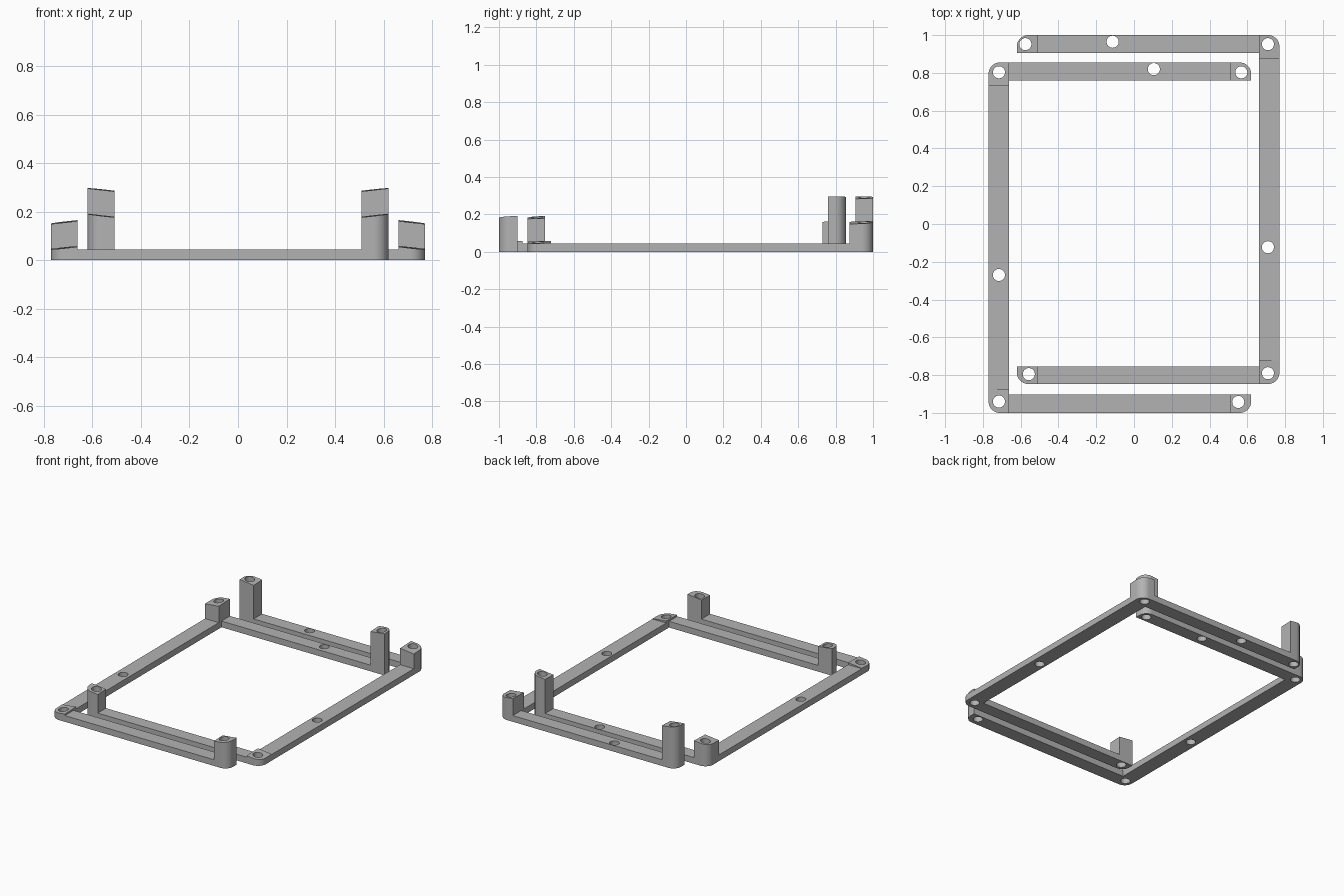
import bpy, bmesh, math
from mathutils import Matrix

cube = bpy.data.objects.get("Cube")
if cube:
    bpy.data.objects.remove(cube)

grey = bpy.data.materials.new("plain grey")
grey.use_nodes = True
colour = (0.45, 0.45, 0.45, 1)
grey.diffuse_color = colour
grey.node_tree.nodes["Principled BSDF"].inputs["Base Color"].default_value = colour

RAIL_H, RADIUS, HOLE_R = 0.044, 0.06, 0.032


def add_object(name, bm):
    bmesh.ops.recalc_face_normals(bm, faces=bm.faces)
    mesh = bpy.data.meshes.new(name)
    bm.to_mesh(mesh)
    bm.free()
    mesh.materials.append(grey)
    obj = bpy.data.objects.new(name, mesh)
    bpy.context.collection.objects.link(obj)
    return obj


def block(name, x0, x1, y0, y1, height, slope=(0, 0), rounded=None):
    """Upright prism with an optional sloping top and one rounded corner."""
    cx, cy = (x0 + x1) / 2, (y0 + y1) / 2
    outline = []
    for i, (sx, sy) in enumerate([(1, 1), (-1, 1), (-1, -1), (1, -1)]):
        px, py = (x1 if sx > 0 else x0), (y1 if sy > 0 else y0)
        if (sx, sy) != rounded:
            outline.append((px, py))
            continue
        for k in range(11):
            a = math.pi / 2 * (i + k / 10)
            outline.append((px - sx * RADIUS + RADIUS * math.cos(a),
                            py - sy * RADIUS + RADIUS * math.sin(a)))
    bm = bmesh.new()
    low = [bm.verts.new((x, y, 0)) for x, y in outline]
    top = [bm.verts.new((x, y, height + slope[0] * (x - cx) + slope[1] * (y - cy)))
           for x, y in outline]
    bm.faces.new(low[::-1])
    bm.faces.new(top)
    for i in range(len(low)):
        j = (i + 1) % len(low)
        bm.faces.new((low[i], low[j], top[j], top[i]))
    return add_object(name, bm)


def drill(parts, holes):
    """Cut vertical screw holes through the parts."""
    bm = bmesh.new()
    for x, y in holes:
        bmesh.ops.create_cone(bm, cap_ends=True, segments=32, radius1=HOLE_R,
                              radius2=HOLE_R, depth=1, matrix=Matrix.Translation((x, y, 0.2)))
    cutter = add_object("hole_cutter", bm)
    cutter.hide_render = True
    for part in parts:
        mod = part.modifiers.new("holes", 'BOOLEAN')
        mod.operation, mod.solver, mod.object = 'DIFFERENCE', 'EXACT', cutter
        bpy.context.view_layer.objects.active = part
        bpy.ops.object.modifier_apply(modifier=mod.name)
        part.data.shade_smooth()
        part.data.set_sharp_from_angle(angle=math.radians(30))
    bpy.data.objects.remove(cutter)


def bracket(side, s, front, back, holes):
    """C-shaped bracket; s is the sign of x on which its long rail lies."""
    slope = (-0.11 * s, 0.035)

    def span(a, b):
        return sorted((s * a, s * b))

    rail, end, arm = span(0.662, 0.77), span(-0.62, -0.51), span(-0.51, 0.662)
    corner_depth = 0.125
    f0, f1 = front
    b0, b1 = back
    parts = [
        block(side + "_rail", *rail, f0 + corner_depth, b1 - corner_depth, RAIL_H),
        block(side + "_front_arm", *arm, f0, f1, RAIL_H),
        block(side + "_back_arm", *arm, b0, b1, RAIL_H),
        block(side + "_front_corner", *rail, f0, f0 + corner_depth, 0.051, slope, (s, -1)),
        block(side + "_back_corner_post", *rail, b1 - corner_depth, b1, 0.157, slope, (s, 1)),
        block(side + "_front_end_post", *end, f0, f1, 0.184, slope, (-s, -1)),
        block(side + "_back_end_post", *end, b0, b1, 0.291, slope, (-s, 1)),
    ]
    drill(parts, holes)


bracket("right", -1, (-1, -0.902), (0.76, 0.855),
        [(-0.715, 0.803), (-0.715, -0.27), (-0.715, -0.94),
         (0.552, -0.942), (0.568, 0.803), (0.105, 0.82)])
bracket("left", 1, (-0.847, -0.755), (0.905, 1),
        [(0.709, 0.952), (0.709, -0.123), (0.709, -0.79),
         (-0.557, -0.795), (-0.575, 0.952), (-0.113, 0.965)])
